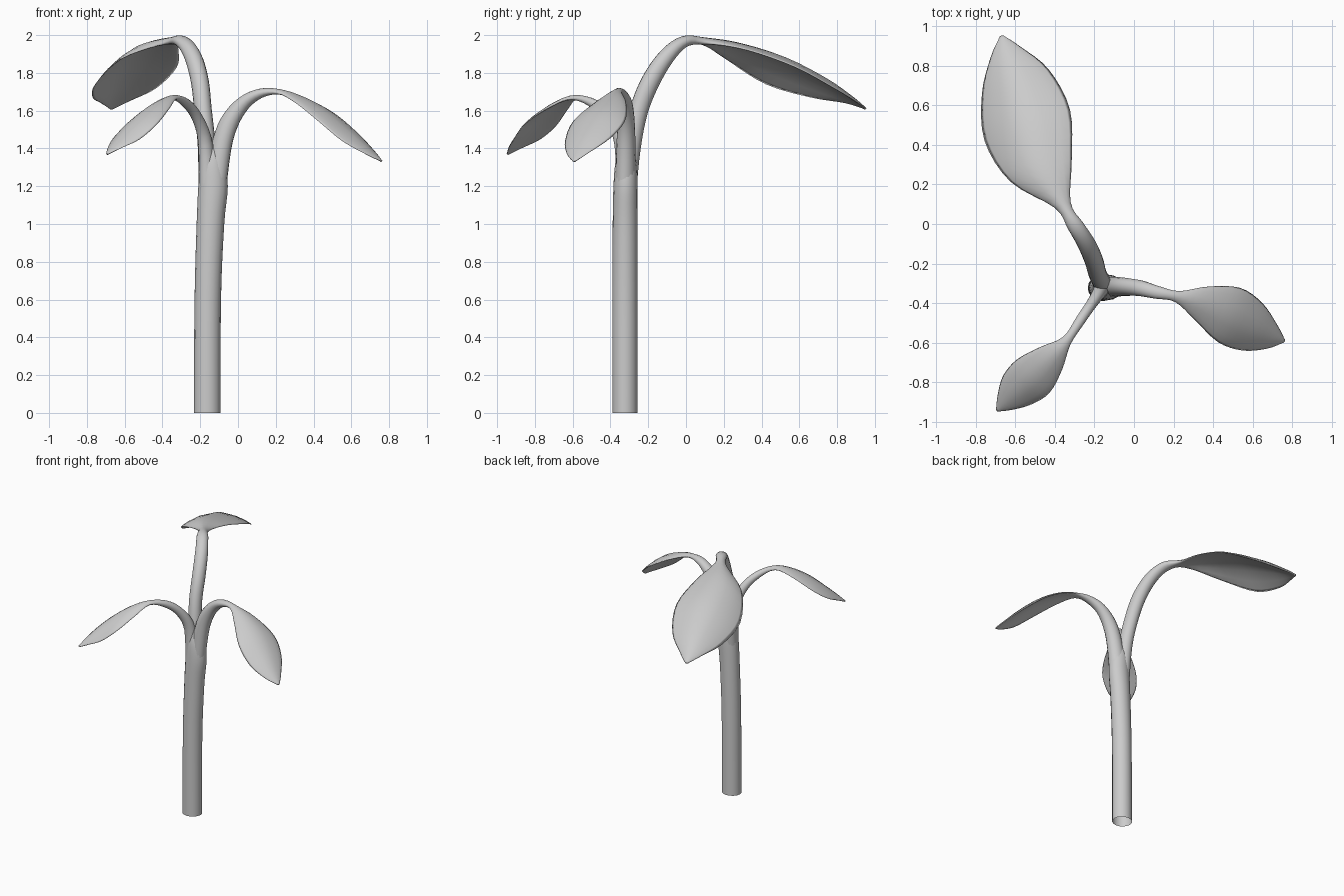
import bpy, bmesh, math
from mathutils import Vector

SIDES = 16
STEPS = 4


def catmull(rows, steps):
    """Smoothly resample a list of equal-length number rows."""
    out = []
    for i in range(len(rows) - 1):
        p0, p1 = rows[max(i - 1, 0)], rows[i]
        p2, p3 = rows[i + 1], rows[min(i + 2, len(rows) - 1)]
        for k in range(steps):
            t = k / steps
            out.append([0.5 * (2 * b + (c - a) * t + (2 * a - 5 * b + 4 * c - d) * t * t
                               + (3 * b - a - 3 * c + d) * t ** 3)
                        for a, b, c, d in zip(p0, p1, p2, p3)])
    out.append(list(rows[-1]))
    return out


def loft(name, heading, stations):
    """Stations: x, y, z, half width, half thickness, right edge drop, left edge drop."""
    rows = catmull(stations, STEPS)
    pts = [Vector(r[:3]) for r in rows]
    side = Vector((heading[1], -heading[0], 0)).normalized()
    bm = bmesh.new()
    rings = []
    for i, r in enumerate(rows):
        tangent = (pts[min(i + 1, len(pts) - 1)] - pts[max(i - 1, 0)]).normalized()
        up = side.cross(tangent).normalized()
        ring = []
        for k in range(SIDES):
            a = 2 * math.pi * k / SIDES
            c, s = math.cos(a), math.sin(a)
            drop = (r[5] if c > 0 else r[6]) * abs(c) ** 1.6
            ring.append(bm.verts.new(pts[i] + side * r[3] * c + up * r[4] * s
                                     - Vector((0, 0, drop))))
        rings.append(ring)
    for a, b in zip(rings, rings[1:]):
        for k in range(SIDES):
            j = (k + 1) % SIDES
            bm.faces.new((a[k], a[j], b[j], b[k]))
    bm.faces.new(rings[-1])
    bmesh.ops.recalc_face_normals(bm, faces=bm.faces)
    mesh = bpy.data.meshes.new(name)
    bm.to_mesh(mesh)
    bm.free()
    obj = bpy.data.objects.new(name, mesh)
    bpy.context.collection.objects.link(obj)
    mesh.shade_smooth()
    return obj


# Stem, open at the bottom
loft("stem", (1, 0), [
    (-0.163, -0.323, 0.00, 0.067, 0.071, 0, 0),
    (-0.160, -0.323, 0.60, 0.067, 0.070, 0, 0),
    (-0.146, -0.322, 1.00, 0.066, 0.073, 0, 0),
    (-0.132, -0.320, 1.20, 0.064, 0.078, 0, 0),
    (-0.135, -0.318, 1.33, 0.055, 0.065, 0, 0),
    (-0.140, -0.316, 1.42, 0.030, 0.035, 0, 0)])

# Large back branch and leaf
loft("back_leaf", (-0.34, 0.94), [
    (-0.160, -0.315, 1.15, 0.050, 0.050, 0, 0),
    (-0.165, -0.290, 1.40, 0.047, 0.050, 0, 0),
    (-0.185, -0.250, 1.60, 0.046, 0.050, 0, 0),
    (-0.203, -0.185, 1.76, 0.047, 0.050, 0, 0),
    (-0.240, -0.100, 1.89, 0.046, 0.043, 0, 0),
    (-0.295, -0.010, 1.965, 0.042, 0.031, 0, 0),
    (-0.360, 0.095, 1.970, 0.042, 0.018, 0.01, 0.015),
    (-0.470, 0.270, 1.950, 0.165, 0.012, 0.03, 0.08),
    (-0.540, 0.500, 1.880, 0.230, 0.012, 0.05, 0.14),
    (-0.600, 0.720, 1.770, 0.180, 0.012, 0.05, 0.10),
    (-0.650, 0.870, 1.670, 0.080, 0.010, 0.02, 0.03),
    (-0.670, 0.950, 1.610, 0.010, 0.006, 0, 0)])

# Right branch and leaf
loft("right_leaf", (0.93, -0.38), [
    (-0.130, -0.320, 1.15, 0.055, 0.065, 0, 0),
    (-0.090, -0.318, 1.40, 0.050, 0.055, 0, 0),
    (-0.045, -0.318, 1.54, 0.046, 0.050, 0, 0),
    (0.030, -0.325, 1.640, 0.041, 0.038, 0, 0),
    (0.120, -0.347, 1.692, 0.033, 0.025, 0, 0),
    (0.220, -0.367, 1.700, 0.030, 0.014, 0.005, 0.005),
    (0.340, -0.400, 1.665, 0.090, 0.011, 0.025, 0.025),
    (0.480, -0.460, 1.590, 0.148, 0.011, 0.045, 0.045),
    (0.600, -0.520, 1.490, 0.130, 0.011, 0.05, 0.035),
    (0.700, -0.570, 1.390, 0.065, 0.009, 0.02, 0.01),
    (0.760, -0.592, 1.332, 0.008, 0.005, 0, 0)])

# Small front-left branch and leaf
loft("front_leaf", (-0.71, -0.71), [
    (-0.160, -0.322, 1.15, 0.050, 0.050, 0, 0),
    (-0.172, -0.340, 1.42, 0.037, 0.040, 0, 0),
    (-0.212, -0.400, 1.555, 0.028, 0.031, 0, 0),
    (-0.270, -0.485, 1.635, 0.026, 0.025, 0, 0),
    (-0.340, -0.590, 1.670, 0.027, 0.013, 0.005, 0.005),
    (-0.420, -0.680, 1.640, 0.080, 0.010, 0.03, 0.03),
    (-0.510, -0.770, 1.570, 0.118, 0.010, 0.05, 0.04),
    (-0.590, -0.840, 1.490, 0.102, 0.010, 0.04, 0.04),
    (-0.650, -0.900, 1.420, 0.055, 0.008, 0.015, 0.015),
    (-0.692, -0.943, 1.370, 0.008, 0.005, 0, 0)])
